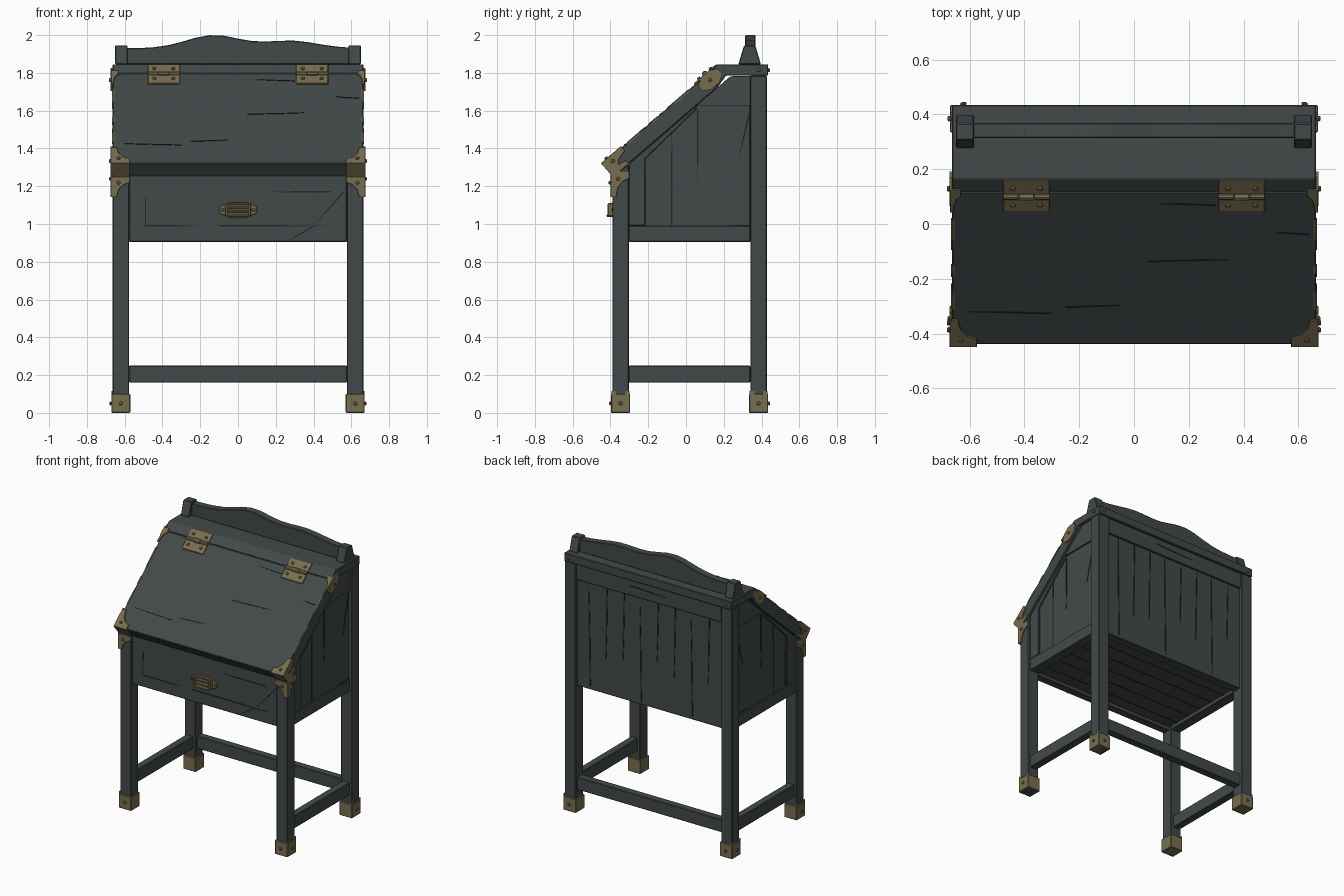
import bpy, bmesh, math, random
from mathutils import Matrix, Vector

cube = bpy.data.objects.get("Cube")
if cube:
    bpy.data.objects.remove(cube)
random.seed(4)


def material(name, *rgb):
    mat = bpy.data.materials.new(name)
    mat.use_nodes = True
    mat.diffuse_color = (*rgb, 1)
    mat.node_tree.nodes["Principled BSDF"].inputs["Base Color"].default_value = (*rgb, 1)
    return mat


WOOD = material("dark slate wood", 0.055, 0.066, 0.067)
CRACK = material("groove black", 0.018, 0.021, 0.022)
BRASS = material("aged brass", 0.19, 0.155, 0.08)


def frame(origin, right, up, out):
    matrix = Matrix((right, up, out)).transposed().to_4x4()
    matrix.translation = origin
    return matrix


def slab(name, points, plane, base, depth, mat=WOOD, bevel=0.004):
    """Extrude an outline drawn on a plane, outwards from base."""
    bm = bmesh.new()
    low = [bm.verts.new(plane @ Vector((x, y, base))) for x, y in points]
    face = bm.faces.new(low)
    out = plane.to_3x3() @ Vector((0, 0, depth))
    grown = bmesh.ops.extrude_face_region(bm, geom=[face], use_keep_orig=True)["geom"]
    verts = [item for item in grown if isinstance(item, bmesh.types.BMVert)]
    bmesh.ops.translate(bm, verts=verts, vec=out)
    bmesh.ops.recalc_face_normals(bm, faces=bm.faces)
    mesh = bpy.data.meshes.new(name)
    bm.to_mesh(mesh)
    bm.free()
    mesh.materials.append(mat)
    part = bpy.data.objects.new(name, mesh)
    bpy.context.collection.objects.link(part)
    if bevel:
        modifier = part.modifiers.new("Bevel", "BEVEL")
        modifier.width, modifier.segments = bevel, 1


def rect(left, right, bottom, top):
    return [(left, bottom), (right, bottom), (right, top), (left, top)]


def around(x, y, width, height):
    return rect(x - width / 2, x + width / 2, y - height / 2, y + height / 2)


def octagon(x, y, rx, ry):
    turns = [(i + 0.5) * math.pi / 4 for i in range(8)]
    return [(x + rx * math.cos(t), y + ry * math.sin(t)) for t in turns]


def rivet(name, plane, x, y, base, r=0.011):
    slab(name, octagon(x, y, r, r), plane, base, 0.012, BRASS)


def crack(name, plane, start, end, base, width=0.009, mat=CRACK):
    """Thin wedge-shaped groove or worn sliver."""
    start, end = Vector(start), Vector(end)
    side = (end - start).orthogonal().normalized() * width / 2
    middle = start.lerp(end, 0.6)
    points = [start - side, middle - side, end, middle + side, start + side]
    slab(name, points, plane, base - 0.001, 0.004, mat, 0)


def bracket(name, plane, x, y, width, height, base, rivets=True):
    """Notched corner plate growing from the corner (x, y)."""
    steps = [(0, 0), (1, 0), (1, 0.3), (0.65, 0.4), (0.4, 0.65), (0.3, 1), (0, 1)]
    points = [(x + width * a, y + height * b) for a, b in steps]
    slab(name, points, plane, base, 0.01, BRASS, 0.002)
    if rivets:
        rivet(name + "_rivet", plane, x + width * 0.4, y + height * 0.3, base + 0.007)


# Main measures
HALF, LEG = 0.664, 0.087
INNER = HALF - LEG
FRONT_Y, BACK_Y = -0.39, 0.428
TOP, BODY = 1.845, 0.905
SHELF = TOP - 0.06
X, Y, Z = Matrix.Identity(3)
FRONT = frame((0, FRONT_Y, 0), X, Z, -Y)
BACK = frame((0, BACK_Y, 0), X, Z, Y)
FLOOR = frame((0, 0, BODY), X, Y, -Z)

# Lid planes share the upper front corner of the lid
SLOPE = math.radians(40.7)
LENGTH, THICK = 0.73, 0.09
ALONG = Vector((0, math.cos(SLOPE), math.sin(SLOPE)))
OUT = X.cross(ALONG)
CORNER = Vector((0, -0.44, 1.32))
LID = frame(CORNER, X, ALONG, OUT)
LID_END = frame(CORNER, X, OUT, -ALONG)
LOW = CORNER - OUT * THICK


def under(y, drop=0.0):
    """Point on the underside of the lid."""
    return y, LOW.z + (y - LOW.y) * math.tan(SLOPE) - drop


# Sloping lid and the board behind it
slab("lid", rect(-HALF, HALF, 0, LENGTH), LID, -THICK, THICK)
for x, u, reach in ((-0.3, 0.15, -0.3), (-0.25, 0.18, 0.2), (0.05, 0.4, 0.3), (0.3, 0.67, -0.2), (0.64, 0.53, -0.12)):
    crack("lid_split", LID, (x, u), (x + reach, u + 0.01), 0, 0.005)
ridge = CORNER + ALONG * LENGTH
board = [ridge.yz, (0.165, TOP), (0.435, TOP), (0.435, SHELF), (0.21, SHELF), under(0.17)]
slab("top_board", board, frame((0, 0, 0), Y, Z, X), -HALF, HALF * 2)

# Wavy rear rail
wave = [(-0.6, TOP)]
for i in range(17):
    x = 0.6 * (i / 8 - 1)
    crest = 0.07 * math.exp(-((x + 0.13) / 0.2) ** 2)
    swell = 0.04 * math.exp(-((x - 0.28) / 0.2) ** 2)
    wave.append((x, 1.93 + crest + swell))
slab("rear_rail", wave + [(0.6, TOP)], BACK, -0.115, 0.055)

# Back wall, floor and stretcher
slab("back_panel", rect(-INNER, INNER, BODY, SHELF), BACK, -0.08, 0.062)
slab("back_top_rail", rect(-INNER, INNER, 1.67, SHELF), BACK, -0.05, 0.044)
crack("back_rail_split", BACK, (0.15, 1.74), (-0.15, 1.73), -0.006, 0.006)
for i in range(8):
    x = (i - 3.5) * 0.135
    start, end = (0.93, 1.66) if i % 3 == 1 else (1.66, random.uniform(1.1, 1.4))
    crack("back_groove", BACK, (x, start), (x + 0.01, end), -0.018)
slab("floor", rect(-INNER, INNER, FRONT_Y + 0.03, BACK_Y - 0.05), FLOOR, -0.04, 0.015)
for i in range(5):
    y = (i - 2) * 0.12
    crack("floor_seam", FLOOR, (-INNER, y), (INNER, y + 0.01), -0.025, 0.006)
slab("back_stretcher", rect(-INNER, INNER, 0.16, 0.25), BACK, -0.07, 0.055)

# Drawer front with its outline grooves
slab("drawer_front", rect(-INNER, INNER, BODY, LOW.z + 0.01), FRONT, -0.07, 0.055)
low, high, wide = 0.99, 1.17, 0.49
for start, end in (((-wide, low), (-wide, high)), ((-wide, low), (-0.2, low)), ((-0.1, low), (wide, low)),
                   ((wide, high), (0.15, high)), ((0.56, high), (0.4, low)), ((0.4, low), (0.26, BODY))):
    crack("drawer_groove", FRONT, start, end, -0.015, 0.007)

# Drawer pull
PULL = 1.075
slab("pull_plate", octagon(0, PULL, 0.108, 0.046), FRONT, -0.016, 0.01, BRASS, 0.002)
for i in range(4):
    depth = 0.04 - 0.007 * i
    slab("pull_bar", around(0, PULL + (i - 1.5) * 0.021, 0.115, 0.013), FRONT, -0.01, depth, BRASS)

for s, side in ((-1, "right"), (1, "left")):
    SIDE = frame((s * HALF, 0, 0), Y, Z, X * s)
    LID_SIDE = frame(CORNER + X * s * HALF, ALONG, OUT, X * s)

    # Drawer pull arm and rivet
    slab(f"pull_arm_{side}", around(s * 0.06, PULL, 0.016, 0.07), FRONT, -0.01, 0.035, BRASS)
    rivet(f"pull_rivet_{side}", FRONT, s * 0.083, PULL, -0.01)

    # Legs and side stretcher
    inside, rear = FRONT_Y + LEG, BACK_Y - LEG
    front_leg = [(FRONT_Y, 0), (inside, 0), under(inside), under(FRONT_Y)]
    slab(f"front_leg_{side}", front_leg, SIDE, -LEG, LEG)
    slab(f"back_leg_{side}", rect(rear, BACK_Y, 0, SHELF), SIDE, -LEG, LEG)
    slab(f"side_stretcher_{side}", rect(inside, rear, 0.16, 0.25), SIDE, -0.07, 0.055)

    # Brass feet
    for end, plane, y in (("front", FRONT, FRONT_Y + LEG / 2), ("back", BACK, BACK_Y - LEG / 2)):
        cap = LEG + 0.014
        slab(f"{end}_foot_{side}", around(y, cap / 2, cap, cap), SIDE, -LEG - 0.007, cap, BRASS)
        rivet(f"{end}_foot_rivet_{side}", plane, s * (HALF - LEG / 2), cap / 2, 0.005)
        rivet(f"{end}_foot_side_rivet_{side}", SIDE, y, cap / 2, 0.005)
        for shift in (-0.035, 0.035):
            slab(f"{end}_foot_tab_{side}", around(y + shift, cap, 0.024, 0.03), SIDE, 0, 0.006, BRASS, 0)

    # Side wall: recessed panel inside a raised frame
    bend, stile, crown = 0.055, inside + LEG, 0.235
    panel = [(inside, BODY), (rear, BODY), (rear, SHELF), under(crown), under(inside)]
    slab(f"side_panel_{side}", panel, SIDE, -0.065, 0.04)
    slab(f"side_bottom_rail_{side}", rect(inside, rear, BODY, low), SIDE, -LEG, LEG - 0.014)
    top_rail = [(bend, 1.625), (rear, 1.625), (rear, SHELF), under(crown), under(bend)]
    slab(f"side_top_rail_{side}", top_rail, SIDE, -0.03, 0.016)
    post = [(inside, low), (stile, low), under(stile), under(inside)]
    slab(f"side_stile_{side}", post, SIDE, -0.03, 0.016)
    brace = [under(inside, 0.06), under(bend, 0.02), under(bend), under(inside)]
    slab(f"side_slope_rail_{side}", brace, SIDE, -0.03, 0.016)
    for start, end in (((-0.075, low), (-0.075, 1.53)), ((0.062, 1.61), (0.062, 1.22)),
                       ((rear, 1.61), (0.275, 1.33)), ((stile, low), (stile, 1.38)), ((rear, low), (0.2, low))):
        crack(f"side_groove_{side}", SIDE, start, end, -0.025)

    # Tapered post of the rear rail
    foot, tip, y = 0.06, 0.03, 0.337
    taper = [(y - foot, TOP), (y + foot, TOP), (y + tip, TOP + 0.1), (y - tip, TOP + 0.1)]
    slab(f"rear_post_{side}", taper, SIDE, -0.08, 0.066)

    # Lower lid corner, upper lid corner and leg top brackets
    edge = s * (HALF + 0.008)
    bracket(f"lid_corner_top_{side}", LID, edge, -0.007, -s * 0.1, 0.13, -0.002)
    bracket(f"lid_corner_side_{side}", LID_SIDE, -0.007, 0.008, 0.14, -THICK - 0.02, 0)
    bracket(f"lid_foot_side_{side}", LID_SIDE, -0.007, -THICK, 0.11, 0.08, 0, False)
    slab(f"lid_corner_end_{side}", around(s * (HALF - 0.04), -THICK / 2, 0.1, THICK), LID_END, 0, 0.007, BRASS, 0)
    bracket(f"lid_upper_top_{side}", LID, edge, LENGTH + 0.02, -s * 0.04, -0.11, -0.002, False)
    slab(f"lid_upper_side_{side}", octagon(LENGTH - 0.01, -0.035, 0.075, 0.045), LID_SIDE, 0, 0.01, BRASS, 0)
    rivet(f"lid_upper_rivet_{side}", LID_SIDE, LENGTH - 0.01, -0.035, 0.007)
    bracket(f"leg_top_front_{side}", FRONT, edge, LOW.z, -s * 0.1, -0.11, 0)
    bracket(f"leg_top_side_{side}", SIDE, FRONT_Y - 0.01, LOW.z + 0.03, 0.1, -0.14, 0)
    rivet(f"rear_stud_{side}", BACK, s * (HALF - 0.04), 1.815, 0.004)
    rivet(f"rear_side_stud_{side}", SIDE, 0.385, 1.815, 0)

    # Brass showing through the worn lid edges
    for u, reach in ((0.17, 0.12), (0.38, -0.06), (0.6, -0.15)):
        crack(f"lid_wear_{side}", LID, (s * (HALF - 0.006), u), (s * (HALF - 0.006), u + reach), 0, 0.007, BRASS)
        crack(f"lid_side_wear_{side}", LID_SIDE, (u, -0.006), (u + reach, -0.006), 0, 0.007, BRASS)

    # Hinge: two leaves with screws and a three-part barrel
    x, pin = s * 0.393, LENGTH - 0.01
    for leaf in (-1, 1):
        u = pin + leaf * 0.04
        slab(f"hinge_leaf_{side}", around(x, u, 0.17, 0.075), LID, -0.002, 0.01, BRASS, 0.003)
        for shift in (-0.05, 0.05):
            rivet(f"hinge_screw_{side}", LID, x + shift, u, 0.005)
    for knuckle in (-1, 0, 1):
        size = 0.013 if knuckle else 0.016
        plane = frame(CORNER + X * (x + knuckle * 0.057), ALONG, OUT, X)
        slab(f"hinge_barrel_{side}", octagon(pin, 0.008, size, size), plane, -0.027, 0.054, BRASS, 0)
